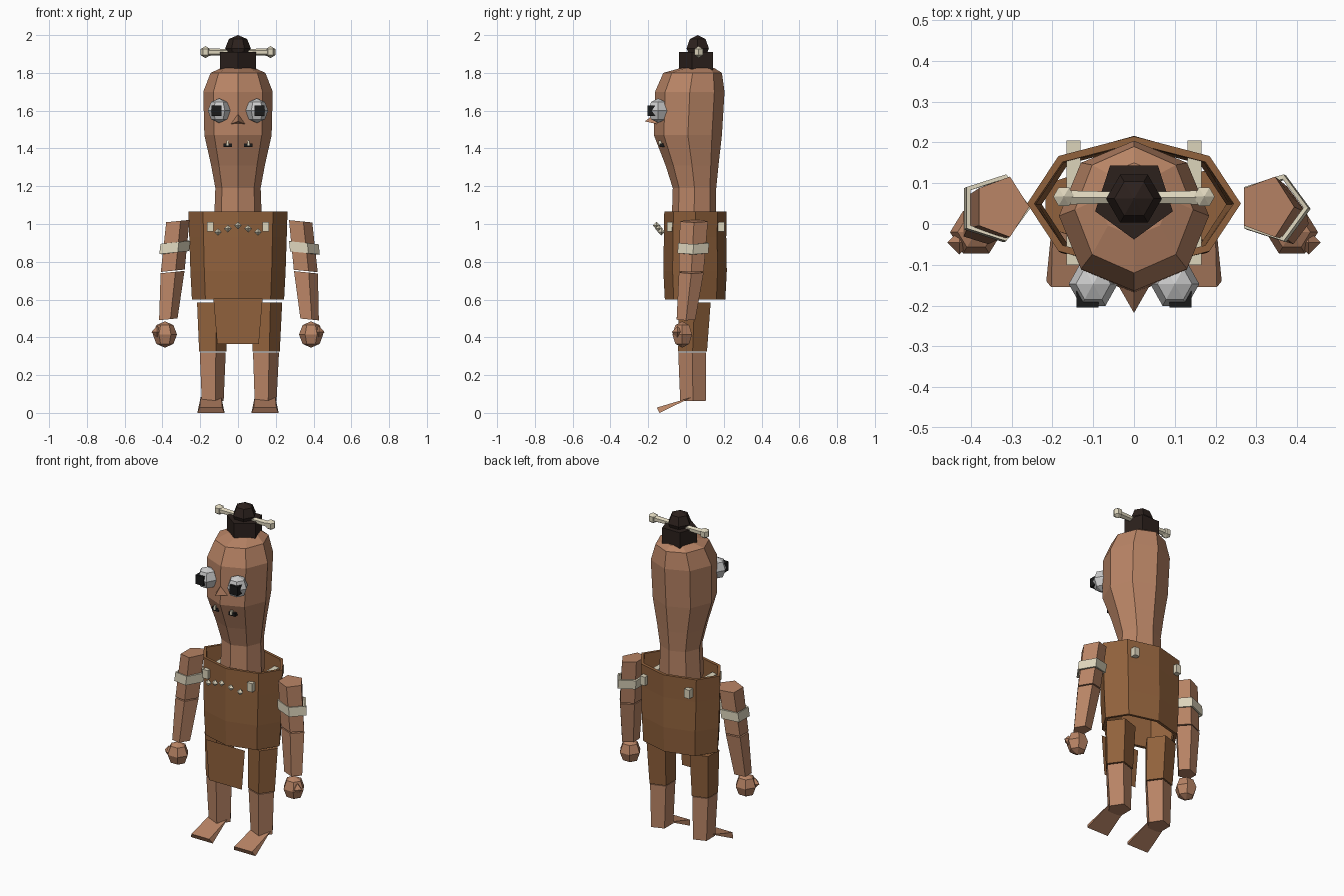
import bpy, bmesh
from math import sin, cos, pi
from mathutils import Vector, Matrix

if "Cube" in bpy.data.objects:
    bpy.data.objects.remove(bpy.data.objects["Cube"])


def mat(name, rgb):
    m = bpy.data.materials.new(name)
    m.diffuse_color = (*rgb, 1)
    m.use_nodes = True
    m.node_tree.nodes["Principled BSDF"].inputs["Base Color"].default_value = m.diffuse_color
    return m


SKIN = mat("skin", (0.48, 0.23, 0.13))
CLOTH = mat("brown_cloth", (0.28, 0.12, 0.045))
HAIR = mat("dark_hair", (0.025, 0.015, 0.012))
BONE = mat("bone", (0.72, 0.66, 0.5))
WHITE = mat("eye_white", (0.8, 0.8, 0.8))
BLACK = mat("black", (0.01, 0.01, 0.01))


def finish(name, bm, material):
    bmesh.ops.recalc_face_normals(bm, faces=bm.faces[:])
    me = bpy.data.meshes.new(name)
    bm.to_mesh(me)
    bm.free()
    me.materials.append(material)
    ob = bpy.data.objects.new(name, me)
    bpy.context.collection.objects.link(ob)
    return ob


def loft(name, rings, n, material, start=0.0, cap=True, tilt=0.0):
    """Skin n-sided rings (cx, cy, cz, rx, ry); tilt slopes the rings along x."""
    bm = bmesh.new()
    loops = []
    for cx, cy, cz, rx, ry in rings:
        loops.append([])
        for i in range(n):
            a = start + 2 * pi * i / n
            dx = rx * cos(a)
            loops[-1].append(bm.verts.new((cx + dx, cy + ry * sin(a), cz + tilt * dx)))
    for lo, hi in zip(loops, loops[1:]):
        for i in range(n):
            j = (i + 1) % n
            bm.faces.new((lo[i], lo[j], hi[j], hi[i]))
    if cap:
        bm.faces.new(loops[0])
        bm.faces.new(loops[-1])
    return finish(name, bm, material)


def ball(name, loc, r, material, seg=6, rings=4, spin=pi / 6):
    bm = bmesh.new()
    m = Matrix.Translation(loc) @ Matrix.Diagonal((*r, 1)) @ Matrix.Rotation(spin, 4, 'Z')
    bmesh.ops.create_uvsphere(bm, u_segments=seg, v_segments=rings, radius=1, matrix=m)
    return finish(name, bm, material)


def box(name, loc, size, material):
    bm = bmesh.new()
    bmesh.ops.create_cube(bm, size=1, matrix=Matrix.Translation(loc) @ Matrix.Diagonal((*size, 1)))
    return finish(name, bm, material)


def poly(name, verts, faces, material):
    bm = bmesh.new()
    vs = [bm.verts.new(v) for v in verts]
    for f in faces:
        bm.faces.new([vs[i] for i in f])
    return finish(name, bm, material)


# Head and neck
loft("head", [(0, .042, 1.0, .127, .118), (0, .045, 1.19, .12, .115),
              (0, .032, 1.31, .142, .14), (0, .01, 1.47, .178, .18),
              (0, .02, 1.70, .184, .184), (0, .035, 1.80, .145, .155),
              (0, .06, 1.825, .09, .09)], 8, SKIN)

# Hair bun and knot
loft("hair_bun", [(0, .062, 1.80, .1, .1), (0, .062, 1.91, .1, .1)], 5, HAIR, start=-pi / 2)
ball("hair_knot", (0, .062, 1.93), (.068, .068, .07), HAIR)

# Bone through the hair
bone = loft("hair_bone", [(0, 0, -.17, .02, .02), (0, 0, 0, .015, .015), (0, 0, .17, .02, .02)], 6, BONE)
bone.data.transform(Matrix.Translation((0, .065, 1.91)) @ Matrix.Rotation(pi / 2, 4, 'Y'))

# Nose
poly("nose", [(0, -.15, 1.595), (-.042, -.145, 1.528), (.042, -.145, 1.528), (0, -.218, 1.543)],
     [(0, 1, 3), (0, 3, 2), (1, 2, 3), (0, 2, 1)], SKIN)

# Torso: open garment with a thin wall
torso = loft("torso", [(0, .048, .6, .244, .16), (0, .048, .75, .252, .168),
                       (0, .048, .93, .258, .165), (0, .05, 1.065, .262, .165)],
             8, CLOTH, cap=False)
sol = torso.modifiers.new("wall", 'SOLIDIFY')
sol.thickness = .018
sol.offset = -1

# Loincloth
poly("loincloth", [(-.13, -.12, .605), (.13, -.12, .605), (.11, -.12, .365), (-.11, -.12, .365)],
     [(0, 1, 2, 3)], CLOTH)

# Necklace beads
for i in range(-2, 3):
    k = abs(i)
    ball("necklace_bead", (.053 * i, -.155 + .012 * k, .992 - .017 * k), (.02, .02, .02), BONE, 4, 2, 0)

for s, side in ((-1, "left"), (1, "right")):
    # Knob on the bone
    ball(side + "_bone_knob", (s * .172, .067, 1.91), (.03, .03, .032), BONE, 6, 3)

    # Eye and pupil
    ball(side + "_eye", (s * .1, -.147, 1.6), (.06, .062, .065), WHITE)
    box(side + "_pupil", (s * .114, -.18, 1.6), (.054, .05, .054), BLACK)

    # Mouth opening with a tooth
    box(side + "_mouth", (s * .055, -.115, 1.417), (.044, .05, .02), BLACK)
    box(side + "_tooth", (s * .055, -.12, 1.428), (.012, .05, .026), BONE)

    # Strap running through the garment
    box(side + "_strap", (s * .148, .052, .985), (.034, .305, .052), BONE)

    # Upper arm, forearm and armband
    t = s * .1
    loft(side + "_upper_arm", [(s * .352, .028, .752, .07, .069),
                               (s * .325, .042, 1.015, .068, .078)], 5, SKIN, tilt=-t)
    loft(side + "_forearm", [(s * .374, 0, .495, .054, .052),
                             (s * .353, .028, .745, .07, .069)], 5, SKIN, tilt=-t)
    band = loft(side + "_armband", [(s * .346, .037, .848, .087, .086),
                                    (s * .34, .04, .902, .087, .086)],
                5, BONE, cap=False, tilt=-t)
    wall = band.modifiers.new("wall", 'SOLIDIFY')
    wall.thickness = .012
    wall.offset = -1

    # Hand and thumb
    ball(side + "_hand", (s * .387, -.02, .415), (.064, .06, .07), SKIN)
    ball(side + "_thumb", (s * .428, -.045, .428), (.03, .03, .032), SKIN, 4, 2, 0)

    # Trouser leg, shin and foot
    loft(side + "_trouser_leg", [(s * .141, .035, .325, .08, .08),
                                 (s * .144, .045, .585, .09, .09)], 5, CLOTH)
    loft(side + "_shin", [(s * .14, .037, .062, .064, .071),
                          (s * .141, .033, .32, .076, .078)], 5, SKIN)
    foot = [(s * .143 + x * w, y, z) for y, z, w in
            ((-.14, 0, .072), (-.155, .028, .06), (.03, .083, .055)) for x in (-1, 1)]
    poly(side + "_foot", foot, [(0, 1, 3, 2), (2, 3, 5, 4), (4, 5, 1, 0), (0, 2, 4), (1, 5, 3)], SKIN)
